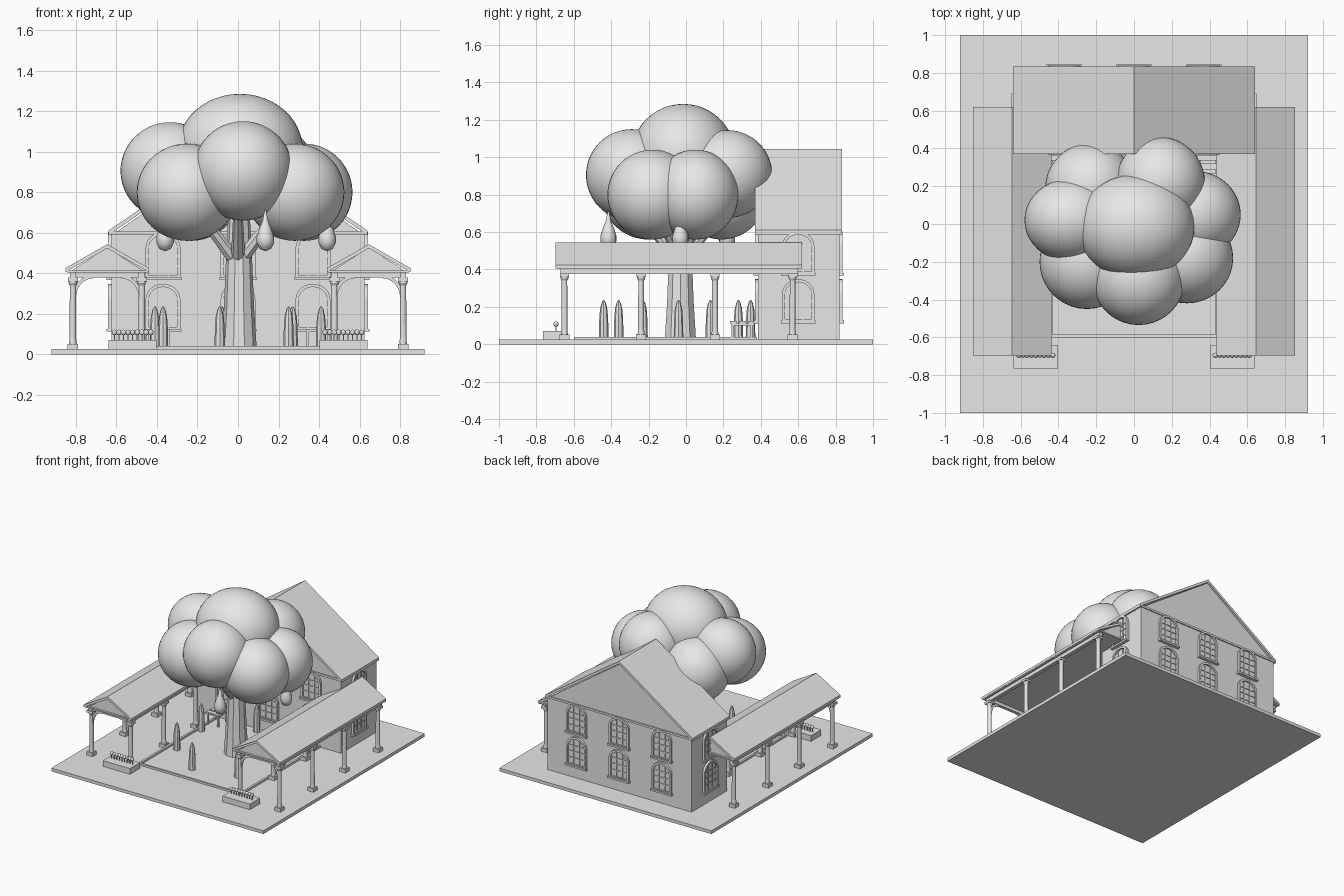
import bpy, bmesh, math
from mathutils import Vector, Matrix

old = bpy.data.objects.get("Cube")
if old:
    bpy.data.objects.remove(old, do_unlink=True)

GREY = (0.8, 0.8, 0.8, 1)
mat = bpy.data.materials.new("light_grey")
mat.use_nodes = True
mat.diffuse_color = GREY
mat.node_tree.nodes["Principled BSDF"].inputs["Base Color"].default_value = GREY


def place(name, mesh, loc=(0, 0, 0), turn=0):
    ob = bpy.data.objects.new(name, mesh)
    ob.location, ob.rotation_euler.z = loc, turn
    bpy.context.collection.objects.link(ob)
    return ob


def to_mesh(bm, name, smooth=False):
    bmesh.ops.recalc_face_normals(bm, faces=bm.faces)
    for f in bm.faces:
        f.smooth = smooth
    me = bpy.data.meshes.new(name)
    bm.to_mesh(me)
    bm.free()
    me.materials.append(mat)
    return me


def add_box(bm, x0, x1, y0, y1, z0, z1):
    m = Matrix.Translation(((x0 + x1) / 2, (y0 + y1) / 2, (z0 + z1) / 2))
    m = m @ Matrix.Diagonal((abs(x1 - x0), y1 - y0, z1 - z0, 1))
    bmesh.ops.create_cube(bm, size=1, matrix=m)


def box(name, *ext):
    bm = bmesh.new()
    add_box(bm, *ext)
    return place(name, to_mesh(bm, name))


def add_prism(bm, pts, y0, y1):
    """Extrude an x-z outline along y."""
    f = bm.faces.new([bm.verts.new((x, y0, z)) for x, z in pts])
    r = bmesh.ops.extrude_face_region(bm, geom=[f])
    bmesh.ops.translate(bm, vec=(0, y1 - y0, 0),
                        verts=[v for v in r["geom"] if isinstance(v, bmesh.types.BMVert)])


def prism(name, pts, y0, y1):
    bm = bmesh.new()
    add_prism(bm, pts, y0, y1)
    return place(name, to_mesh(bm, name))


def lathe(name, profile, sides, smooth=False):
    """Revolve (radius, height) points around z."""
    bm = bmesh.new()
    rings = [[bm.verts.new((r * math.cos(a), r * math.sin(a), z))
              for a in (math.tau * i / sides for i in range(sides))] for r, z in profile]
    for low, high in zip(rings, rings[1:]):
        for i in range(sides):
            j = (i + 1) % sides
            bm.faces.new((low[i], low[j], high[j], high[i]))
    bm.faces.new(rings[0])
    bm.faces.new(rings[-1])
    return to_mesh(bm, name, smooth)


def gable_roof(name, cx, half, eave, ridge, t, y0, y1):
    prism(name, [(cx - half, eave), (cx, ridge), (cx + half, eave),
                 (cx + half, eave - t), (cx, ridge - t), (cx - half, eave - t)], y0, y1)


# Ground slab and courtyard kerbs
box("ground_slab", -0.92, 0.92, -1, 1, 0, 0.025)
box("front_kerb", -0.45, 0.45, -0.6, -0.585, 0.02, 0.04)
for s, side in ((1, "left"), (-1, "right")):
    box(side + "_kerb", s * 0.44 - 0.008, s * 0.44 + 0.008, -0.6, 0.38, 0.02, 0.04)

# Main hall with gabled roof
box("hall_walls", -0.625, 0.625, 0.385, 0.822, 0.02, 0.6)
prism("hall_gable", [(-0.62, 0.59), (0, 1.02), (0.62, 0.59)], 0.385, 0.822)
gable_roof("hall_roof", 0, 0.64, 0.61, 1.045, 0.022, 0.37, 0.833)
box("hall_cornice", -0.635, 0.635, 0.376, 0.83, 0.59, 0.606)


# Arched windows, all sharing one mesh that faces -y
def arch(half, bottom, spring, rise):
    top = [(half * math.cos(a), spring + rise * math.sin(a))
           for a in (math.pi * i / 12 for i in range(13))]
    return [(half, bottom)] + top + [(-half, bottom)]


def window_mesh():
    bm = bmesh.new()
    add_prism(bm, arch(0.07, 0.01, 0.15, 0.06), -0.004, 0.01)
    outer, inner = arch(0.086, 0, 0.15, 0.078), arch(0.07, 0.014, 0.15, 0.062)
    for i in range(len(outer)):
        j = (i + 1) % len(outer)
        add_prism(bm, [outer[i], outer[j], inner[j], inner[i]], -0.016, 0.005)
    for x in (-0.026, 0.026):
        add_box(bm, x - 0.004, x + 0.004, -0.01, 0, 0.01, 0.2)
    for z in (0.06, 0.11, 0.155):
        add_box(bm, -0.07, 0.07, -0.01, 0, z - 0.004, z + 0.004)
    add_box(bm, -0.092, 0.092, -0.024, 0.005, -0.008, 0.006)
    return to_mesh(bm, "arched_window")


window = window_mesh()
for z in (0.12, 0.375):
    for x in (-0.37, 0, 0.37):
        place("front_window", window, (x, 0.385, z))
        place("back_window", window, (x, 0.822, z), math.pi)
    place("left_window", window, (0.625, 0.6, z), math.pi / 2)
    place("right_window", window, (-0.625, 0.6, z), -math.pi / 2)

# Covered walks on both sides
column = lathe("column", [(0.019, 0.05), (0.016, 0.08), (0.015, 0.34), (0.022, 0.352),
                          (0.022, 0.365)], 12)
for s, side in ((1, "left"), (-1, "right")):
    cx = s * 0.645
    gable_roof(side + "_walk_roof", cx, 0.207, 0.425, 0.543, 0.02, -0.697, 0.62)
    prism(side + "_walk_gable", [(cx - 0.18, 0.41), (cx, 0.528), (cx + 0.18, 0.41)], -0.675, 0.6)
    box(side + "_walk_ceiling", cx - 0.2, cx + 0.2, -0.69, 0.615, 0.403, 0.413)
    for out, end in ((1, 0.6), (-1, 0.39)):
        x = cx + s * out * 0.17
        box(side + "_walk_beam", x - 0.015, x + 0.015, -0.67, end, 0.375, 0.406)
        for y in (-0.65, -0.24, 0.155, 0.57)[:4 if out > 0 else 3]:
            place(side + "_column", column, (x, y, 0))
            box(side + "_column_base", x - 0.026, x + 0.026, y - 0.026, y + 0.026, 0.02, 0.052)
            box(side + "_column_cap", x - 0.025, x + 0.025, y - 0.025, y + 0.025, 0.36, 0.378)
        # Curved corner brace at the open end
        d = -1 if x > cx else 1
        curve = [(x + d * (0.1 - 0.085 * math.cos(a)), 0.28 + 0.095 * math.sin(a))
                 for a in (math.pi / 2 * i / 6 for i in range(7))]
        thick = [(px - d * 0.012, pz + 0.012) for px, pz in reversed(curve)]
        prism(side + "_brace", curve + thick, -0.658, -0.642)
    box(side + "_end_beam", cx - 0.17, cx + 0.17, -0.662, -0.638, 0.378, 0.406)

    # Planter with a row of small plants
    box(side + "_planter", s * 0.52 - 0.118, s * 0.52 + 0.118, -0.765, -0.64, 0.02, 0.07)
    bm = bmesh.new()
    for i in range(9):
        x = s * 0.52 - 0.09 + 0.0225 * i
        bmesh.ops.create_uvsphere(bm, u_segments=10, v_segments=6, radius=0.014,
                                  matrix=Matrix.Translation((x, -0.695, 0.108)))
        add_box(bm, x - 0.003, x + 0.003, -0.698, -0.692, 0.065, 0.1)
    place(side + "_plants", to_mesh(bm, "plants"))

    # Slatted bench near the hall
    bm = bmesh.new()
    bx = s * 0.39
    for i in range(3):
        y = 0.235 + i * 0.05
        add_box(bm, bx - 0.055, bx + 0.055, y, y + 0.035, 0.112, 0.124)
    for x in (bx - 0.045, bx + 0.045):
        add_box(bm, x - 0.006, x + 0.006, 0.24, 0.365, 0.1, 0.112)
        for y in (0.25, 0.35):
            add_box(bm, x - 0.006, x + 0.006, y - 0.006, y + 0.006, 0.02, 0.11)
    place(side + "_bench", to_mesh(bm, "bench"))

# Pointed marker posts around the tree
post = lathe("marker_post", [(0.026, 0.02), (0.024, 0.13), (0.02, 0.185), (0.012, 0.22),
                             (0.003, 0.237)], 8)
for x, y in ((-0.37, -0.23), (-0.09, -0.44), (0.25, -0.36), (0.41, -0.04),
             (-0.41, 0.13), (0.27, 0.28), (-0.08, 0.345)):
    place("marker_post", post, (x, y, 0))

# Tree trunk and branches
trunk = lathe("trunk", [(0.088, 0.02), (0.075, 0.22), (0.064, 0.48), (0.05, 0.75)], 10)
place("trunk", trunk, (0.005, -0.03, 0))
bm = bmesh.new()
for i in range(6):
    a = math.tau * (i + 0.5) / 6
    start = Vector((0.03 * math.cos(a), -0.03 + 0.03 * math.sin(a), 0.48))
    end = Vector((0.24 * math.cos(a), -0.03 + 0.24 * math.sin(a), 0.72))
    way = end - start
    m = Matrix.Translation((start + end) / 2) @ way.to_track_quat("Z", "Y").to_matrix().to_4x4()
    bmesh.ops.create_cone(bm, cap_ends=True, segments=8, radius1=0.035, radius2=0.022,
                          depth=way.length, matrix=m)
place("branches", to_mesh(bm, "branches"))

# Foliage: centre, then radii
for c, r in (((0.01, -0.015, 1.01), (0.31, 0.278, 0.275)),
             ((0.025, -0.29, 0.905), (0.245, 0.245, 0.245)),
             ((-0.25, -0.2, 0.8), (0.25, 0.25, 0.24)),
             ((-0.335, 0.02, 0.905), (0.245, 0.22, 0.24)),
             ((0.28, -0.18, 0.8), (0.245, 0.24, 0.24)),
             ((0.325, 0.05, 0.8), (0.24, 0.23, 0.24)),
             ((0.14, 0.22, 0.91), (0.235, 0.24, 0.235)),
             ((-0.23, 0.19, 0.8), (0.24, 0.238, 0.24))):
    bm = bmesh.new()
    bmesh.ops.create_uvsphere(bm, u_segments=40, v_segments=24, radius=1,
                              matrix=Matrix.Diagonal((*r, 1)))
    place("foliage", to_mesh(bm, "foliage", True), c)

# Hanging teardrop fruit
fruit = lathe("fruit", [(0.004, 0.51), (0.028, 0.52), (0.043, 0.55), (0.043, 0.58),
                        (0.03, 0.62), (0.014, 0.66), (0.004, 0.71)], 16, True)
for x, y in ((0.135, -0.415), (0.44, -0.03), (-0.36, 0.22)):
    place("fruit", fruit, (x, y, 0))
